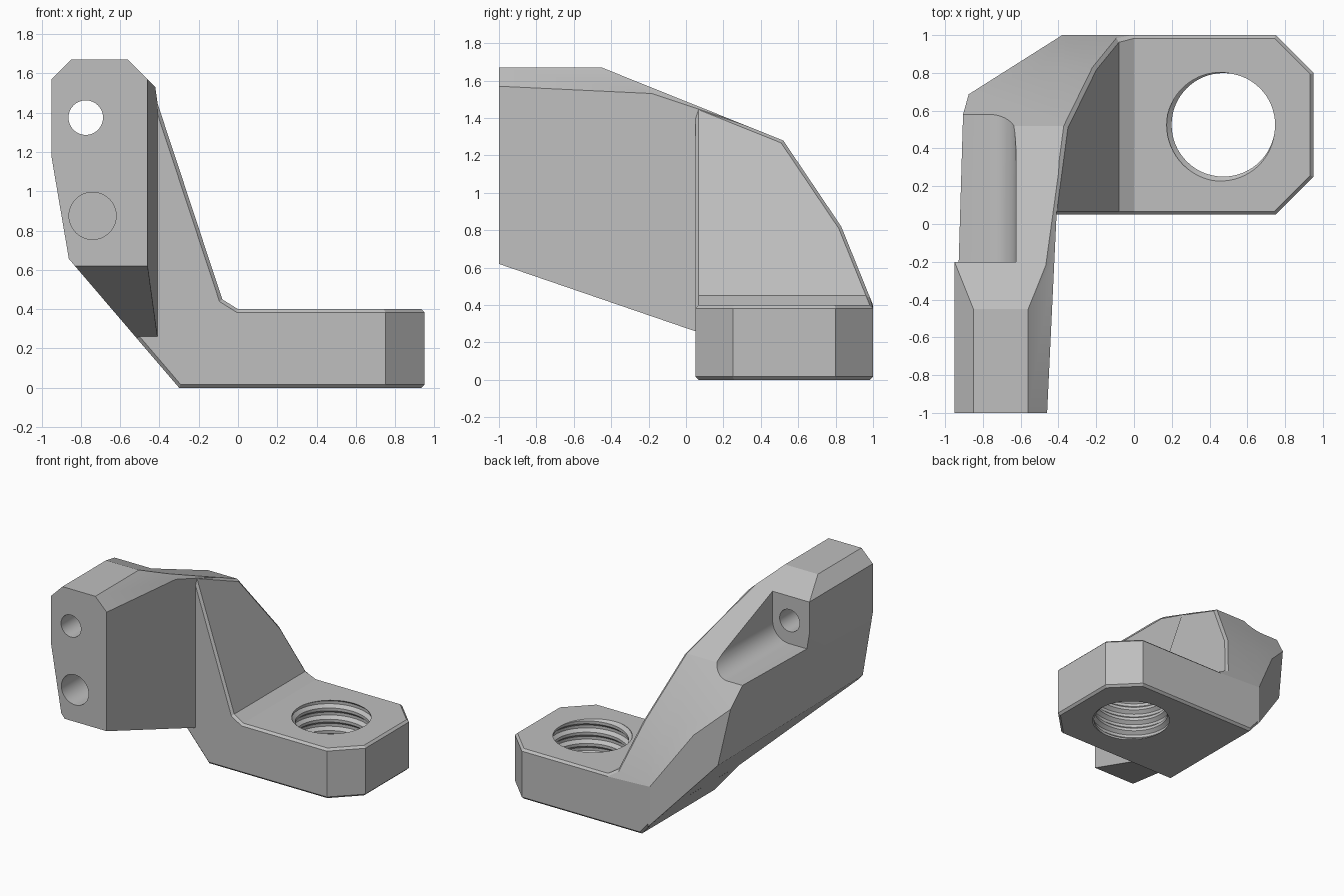
import bpy, bmesh, math
from mathutils import Vector

cube = bpy.data.objects.get("Cube")
if cube:
    bpy.data.objects.remove(cube, do_unlink=True)

GREY = (0.52, 0.52, 0.52, 1)
grey = bpy.data.materials.new("matte grey")
grey.use_nodes = True
grey.diffuse_color = GREY
grey.node_tree.nodes["Principled BSDF"].inputs["Base Color"].default_value = GREY


def make_object(name, bm):
    bmesh.ops.recalc_face_normals(bm, faces=bm.faces)
    mesh = bpy.data.meshes.new(name)
    bm.to_mesh(mesh)
    bm.free()
    mesh.materials.append(grey)
    obj = bpy.data.objects.new(name, mesh)
    bpy.context.collection.objects.link(obj)
    return obj


def prism(profile, y0, y1):
    """Extrude an xz profile along y."""
    bm = bmesh.new()
    face = bm.faces.new([bm.verts.new((x, y0, z)) for x, z in profile])
    ext = bmesh.ops.extrude_face_region(bm, geom=[face])["geom"]
    verts = [v for v in ext if isinstance(v, bmesh.types.BMVert)]
    bmesh.ops.translate(bm, verts=verts, vec=(0, y1 - y0, 0))
    return bm


def cut(bm, point, normal):
    """Slice away everything on the normal side of a plane."""
    bmesh.ops.bisect_plane(bm, geom=bm.verts[:] + bm.edges[:] + bm.faces[:], dist=1e-5,
                           plane_co=point, plane_no=Vector(normal).normalized(),
                           clear_outer=True)
    rim = [e for e in bm.edges if e.is_boundary]
    if rim:
        bmesh.ops.holes_fill(bm, edges=rim, sides=0)


def plane(a, b, c, outward):
    a, b, c = Vector(a), Vector(b), Vector(c)
    n = (b - a).cross(c - a)
    return a, n if n.dot(Vector(outward)) > 0 else -n


def apply(obj, kind, **settings):
    mod = obj.modifiers.new(kind.title(), kind)
    for key, value in settings.items():
        setattr(mod, key, value)
    bpy.context.view_layer.objects.active = obj
    bpy.ops.object.modifier_apply(modifier=mod.name)


def combine(obj, other, operation):
    apply(obj, "BOOLEAN", object=other, operation=operation, solver="EXACT")
    bpy.data.objects.remove(other, do_unlink=True)


# Planes shared by the arm and the foot: falling top, back facets, back corner
shared = [
    ((0, -0.45, 1.67), (0, 0.39, 0.97)),
    ((0, 0.52, 1.28), (0, 0.46, 0.31)),
    ((0, 0.83, 0.82), (0, 0.42, 0.17)),
    ((-0.87, 0.69, 0), (-0.31, 0.49, 0)),
]

# Arm: a block trimmed by planes
arm_bm = prism([(-0.95, 0), (0, 0), (0, 1.67), (-0.95, 1.67)], -1, 1)
arm_cuts = shared + [
    ((0, -1, 0.62), (0, -0.36, -1.05)),
    ((-0.46, -1, 0), (1.05, -0.05, 0)),
    ((-0.3, 0, 0), (-0.655, 0, -0.56)),
    ((-0.85, 0, 1.67), (-1, 0, 1)),
    ((-0.56, 0, 1.67), (1, 0, 1)),
    plane((-0.95, -1, 1.18), (-0.86, -1, 0.65), (-0.905, 0.58, 1.19), (-1, 0, 0)),
    plane((-0.48, -0.33, 1.62), (-0.427, -0.3, 1.57), (-0.36, 0.54, 1.27), (1, 0, 1)),
]
for point, normal in arm_cuts:
    cut(arm_bm, point, normal)
bracket = make_object("bracket", arm_bm)

# Foot with its sloping web, edges lightly bevelled
foot_bm = prism([(-0.3, 0), (0.95, 0), (0.95, 0.4), (0, 0.4), (-0.08, 0.45),
                 (-0.427, 1.5), (-0.5, 1.5), (-0.52, 0.257)], 0.05, 1)
for point, normal in shared + [((0.75, 0.05, 0), (1, -1, 0)), ((0.75, 1, 0), (1, 1, 0))]:
    cut(foot_bm, point, normal)
foot = make_object("foot", foot_bm)
apply(foot, "BEVEL", width=0.017, segments=1, limit_method="ANGLE",
      angle_limit=math.radians(50))
combine(bracket, foot, "UNION")

# Rounded pocket in the outer side of the arm
fillet = [(-0.77 + 0.145 * math.sin(t), 1.335 - 0.145 * math.cos(t))
          for t in (math.pi / 2 * i / 10 for i in range(11))]
pocket = make_object("pocket_cutter", prism(
    [(-1.2, 1.19)] + fillet + [(-0.625, 2), (-1.2, 2)], -0.2, 1.2))
combine(bracket, pocket, "DIFFERENCE")

# Two bores in the front: a through hole into the pocket and a blind one
for x, z, radius, y_end in ((-0.775, 1.375, 0.088, -0.1), (-0.74, 0.875, 0.12, -0.4)):
    ring = [(x + radius * math.cos(math.tau * i / 48), z + radius * math.sin(math.tau * i / 48))
            for i in range(48)]
    combine(bracket, make_object("bore_cutter", prism(ring, -1.2, y_end)), "DIFFERENCE")

# Threaded hole: rows of a helical tube, each turn climbing one pitch
SEGS, PITCH = 64, 0.09
RADII = (0.274, 0.274, 0.3, 0.3)
STEPS = len(RADII)
ROWS = STEPS * 10
bm = bmesh.new()
grid = []
for i in range(ROWS + STEPS + 1):
    row = []
    for j in range(SEGS if i <= ROWS else 1):
        a = math.tau * j / SEGS
        r = RADII[i % STEPS]
        row.append(bm.verts.new((0.473 + r * math.cos(a), 0.525 + r * math.sin(a),
                                 -0.25 + PITCH * (i / STEPS + j / SEGS))))
    grid.append(row)


def thread_vert(i, j):
    return grid[i + STEPS][0] if j == SEGS else grid[i][j]


for i in range(ROWS):
    for j in range(SEGS):
        bm.faces.new([thread_vert(i, j), thread_vert(i, j + 1),
                      thread_vert(i + 1, j + 1), thread_vert(i + 1, j)])
bmesh.ops.holes_fill(bm, edges=[e for e in bm.edges if e.is_boundary], sides=0)
combine(bracket, make_object("thread_cutter", bm), "DIFFERENCE")

# Smooth the round walls, keep the flats crisp
bpy.ops.object.select_all(action="DESELECT")
bracket.select_set(True)
bpy.context.view_layer.objects.active = bracket
bpy.ops.object.shade_smooth_by_angle(angle=math.radians(20))
